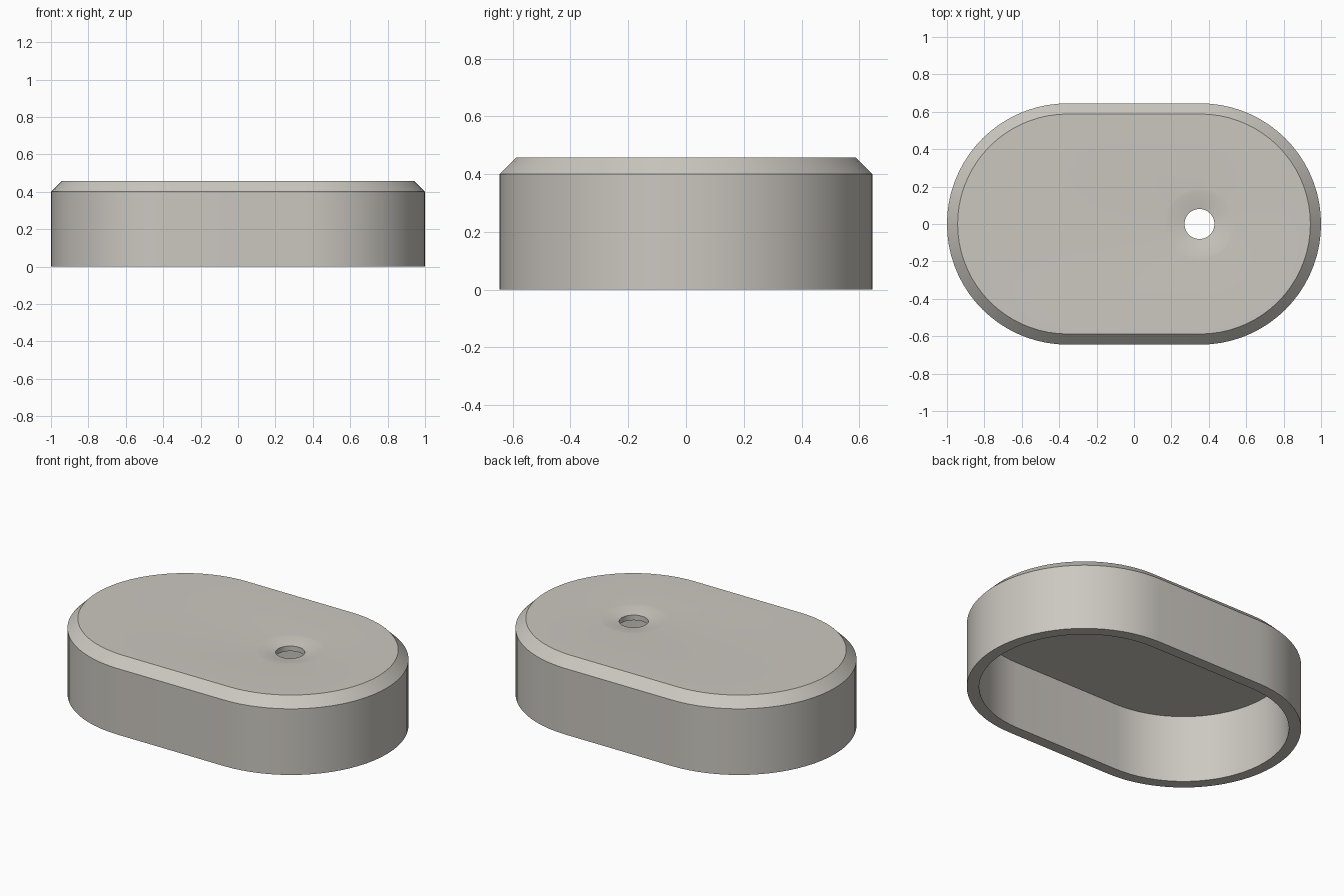
import bpy, bmesh, math

if "Cube" in bpy.data.objects:
    bpy.data.objects.remove(bpy.data.objects["Cube"])

HALF = 36            # segments per rounded end
STRAIGHT = 0.355     # centre offset of the rounded ends
HOLE_X = 0.35
COUNT = 2 * (HALF + 1)


def stadium(radius, z):
    """Ring with two straight sides and two rounded ends."""
    pts = []
    for cx, start in ((STRAIGHT, -math.pi / 2), (-STRAIGHT, math.pi / 2)):
        for i in range(HALF + 1):
            a = start + math.pi * i / HALF
            pts.append((cx + radius * math.cos(a), radius * math.sin(a), z))
    return pts


def circle(radius, z):
    """Ring around the hole, with as many points as the stadium."""
    pts = []
    for i in range(COUNT):
        a = -math.pi / 2 + 2 * math.pi * (i - HALF / 2) / COUNT + math.pi / 2
        pts.append((HOLE_X + radius * math.cos(a), radius * math.sin(a), z))
    return pts


# Cross-section: outer wall, chamfer, top, dish, hole, ceiling, inner wall, rim
sections = [
    stadium(0.645, 0.0),
    stadium(0.645, 0.40),
    stadium(0.588, 0.457),
    circle(0.19, 0.457),
    circle(0.175, 0.456),
    circle(0.13, 0.450),
    circle(0.08, 0.441),
    circle(0.08, 0.41),
    stadium(0.578, 0.41),
    stadium(0.578, 0.0),
]

bm = bmesh.new()
rings = [[bm.verts.new(p) for p in s] for s in sections]
for k, ring in enumerate(rings):
    nxt = rings[(k + 1) % len(rings)]
    for i in range(COUNT):
        j = (i + 1) % COUNT
        bm.faces.new((ring[i], ring[j], nxt[j], nxt[i]))
bmesh.ops.recalc_face_normals(bm, faces=bm.faces)

# Hollow cap
mesh = bpy.data.meshes.new("cap_shell")
bm.to_mesh(mesh)
bm.free()
cap = bpy.data.objects.new("cap_shell", mesh)
bpy.context.collection.objects.link(cap)

grey = bpy.data.materials.new("warm_grey")
grey.diffuse_color = (0.60, 0.575, 0.53, 1.0)
grey.use_nodes = True
grey.node_tree.nodes["Principled BSDF"].inputs["Base Color"].default_value = grey.diffuse_color
mesh.materials.append(grey)

# Smooth curves, sharp chamfer and rim edges
bpy.context.view_layer.objects.active = cap
cap.select_set(True)
bpy.ops.object.shade_smooth_by_angle(angle=math.radians(30))
